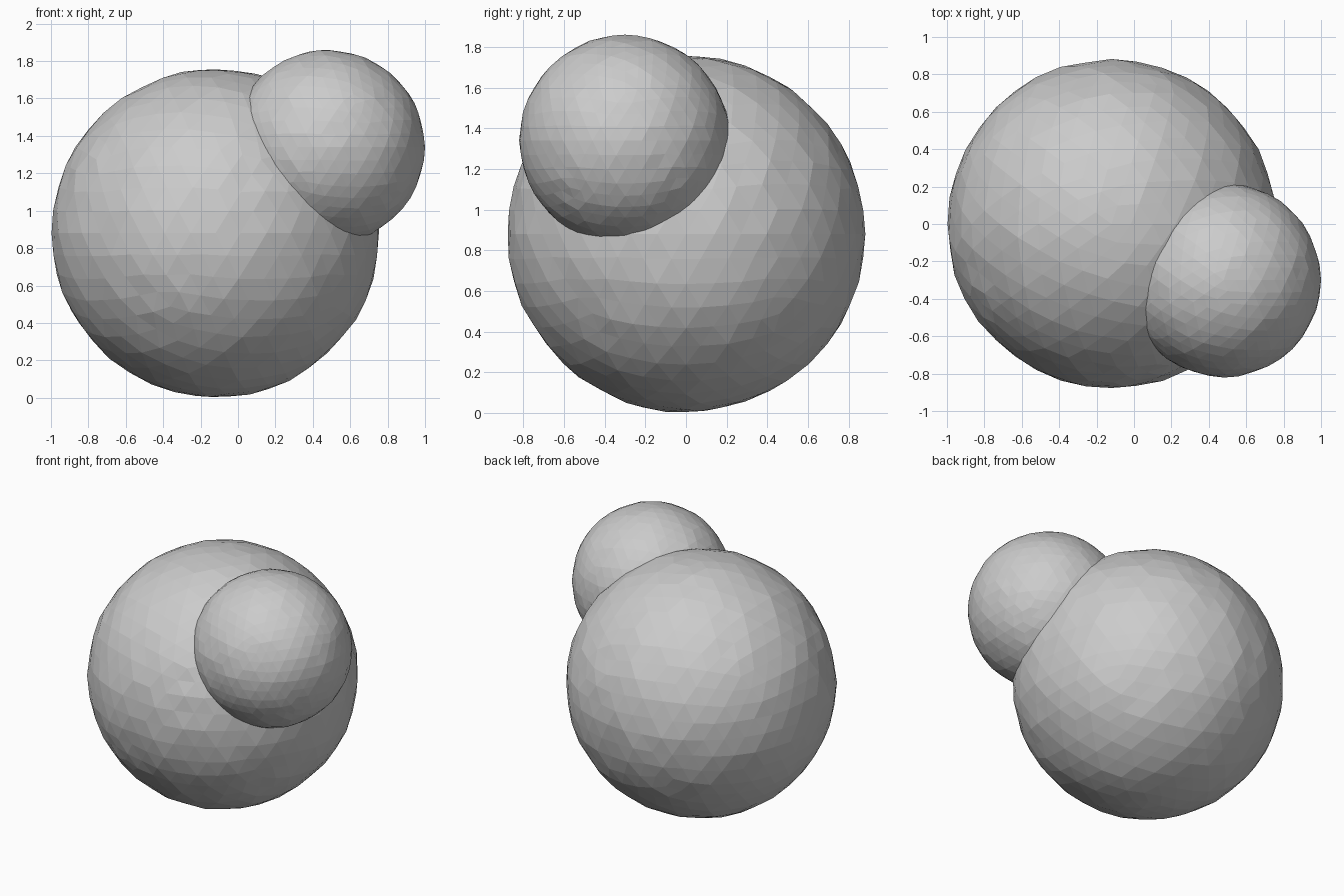
import bpy, bmesh, random
from mathutils import Vector

if "Cube" in bpy.data.objects:
    bpy.data.objects.remove(bpy.data.objects["Cube"])

random.seed(4)


def rough_ball(name, center, radius, jitter, flips):
    """Low-poly ball with a slightly bumpy skin and a few inside-out facets."""
    c = Vector(center)
    bm = bmesh.new()
    bmesh.ops.create_icosphere(bm, subdivisions=4, radius=radius)
    for v in bm.verts:
        v.co *= 1 + random.uniform(-jitter, jitter)
    # Facets nearest to the given points face inward
    chosen = {min(bm.faces, key=lambda f: (f.calc_center_median() + c - Vector(p)).length)
              for p in flips}
    bmesh.ops.reverse_faces(bm, faces=list(chosen))
    mesh = bpy.data.meshes.new(name)
    bm.to_mesh(mesh)
    bm.free()
    obj = bpy.data.objects.new(name, mesh)
    obj.location = c
    bpy.context.collection.objects.link(obj)
    return obj


# Large main ball
rough_ball("large_ball", (-0.12, 0, 0.88), 0.878, 0.006, [
    (-0.5, -0.74, 1.17), (-0.92, -0.36, 0.96), (-0.68, -0.63, 0.62),
    (0.05, -0.85, 0.75), (0.14, -0.58, 0.27), (0.08, 0.6, 1.49),
    (-0.68, 0.14, 1.54), (-0.6, -0.06, 1.61), (0.48, 0.64, 0.82),
    (0.49, 0.61, 0.7), (0.2, 0.37, 0.15)])

# Small ball budding from the upper front right
rough_ball("small_ball", (0.48, -0.3, 1.34), 0.518, 0.006, [
    (0.68, -0.64, 1.66), (0.76, -0.7, 1.17), (0.99, -0.22, 1.42),
    (0.98, -0.3, 1.22), (0.46, 0.06, 1.72), (0.31, -0.33, 1.83)])
